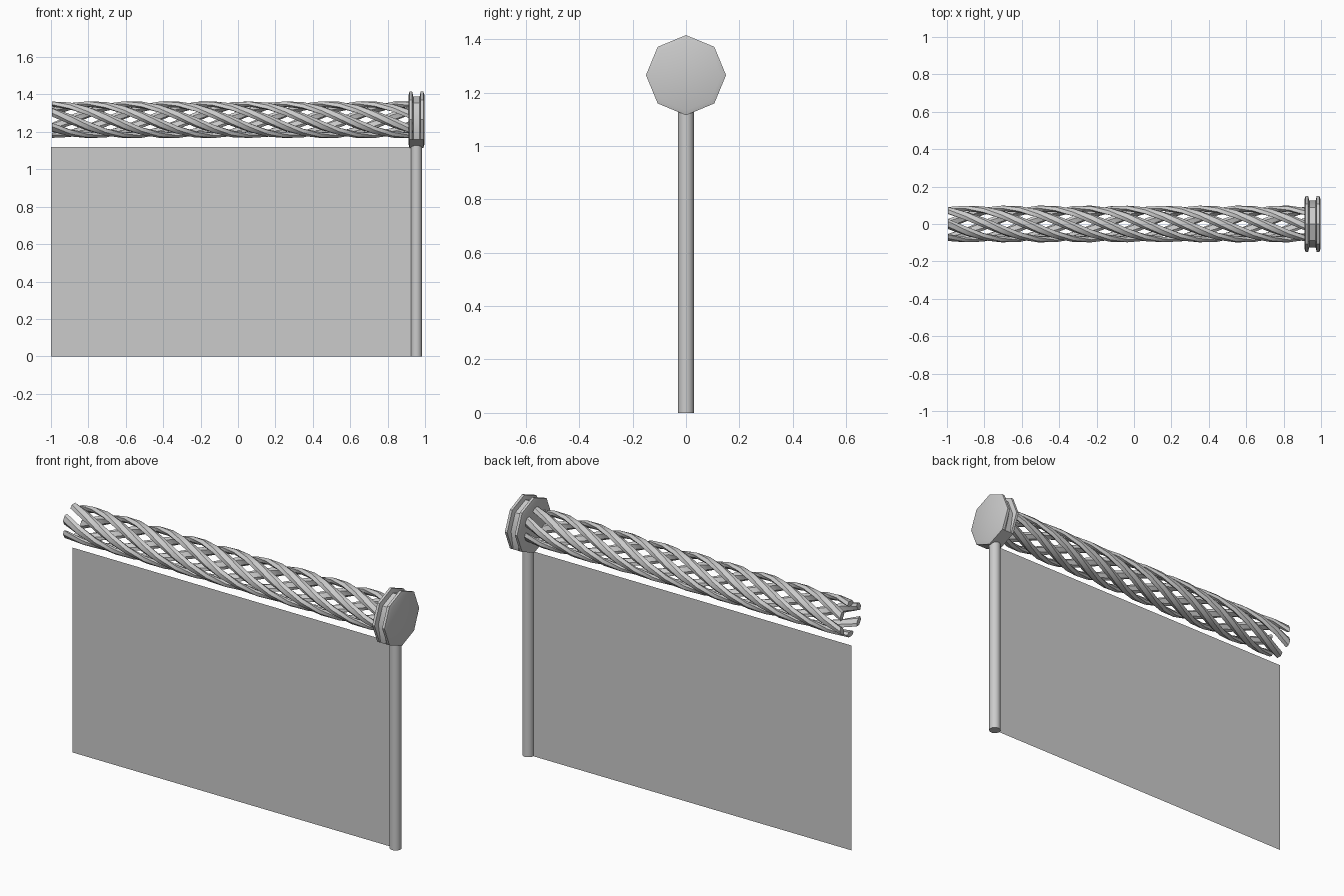
import bpy, bmesh
from math import sin, cos, pi

if "Cube" in bpy.data.objects:
    bpy.data.objects.remove(bpy.data.objects["Cube"])

AXIS_Z = 1.265


def make_object(name, bm, smooth=None):
    bmesh.ops.recalc_face_normals(bm, faces=bm.faces)
    mesh = bpy.data.meshes.new(name)
    bm.to_mesh(mesh)
    bm.free()
    ob = bpy.data.objects.new(name, mesh)
    bpy.context.collection.objects.link(ob)
    if smooth:
        bpy.ops.object.select_all(action='DESELECT')
        ob.select_set(True)
        bpy.context.view_layer.objects.active = ob
        bpy.ops.object.shade_smooth_by_angle(angle=smooth)
    return ob


def skin(bm, rings):
    """Bridge consecutive rings of points and cap both ends."""
    loops = [[bm.verts.new(p) for p in ring] for ring in rings]
    n = len(loops[0])
    for a, b in zip(loops, loops[1:]):
        for i in range(n):
            j = (i + 1) % n
            bm.faces.new((a[i], a[j], b[j], b[i]))
    bm.faces.new(loops[0])
    bm.faces.new(loops[-1])


# Flat panel, a single sheet
bm = bmesh.new()
bm.faces.new([bm.verts.new(p) for p in
              ((-1, 0, 0), (0.93, 0, 0), (0.93, 0, 1.12), (-1, 0, 1.12))])
make_object("panel", bm)

# Round post at the right edge
bm = bmesh.new()
skin(bm, [[(0.954 + 0.03 * cos(2 * pi * i / 16), 0.03 * sin(2 * pi * i / 16), z)
           for i in range(16)] for z in (0, 1.13)])
make_object("post", bm, 0.6)

# Octagonal end cap, grooved around its upper half
bm = bmesh.new()
rings = []
for x, r, groove in ((0.912, 0.132, 0), (0.917, 0.15, 0), (0.931, 0.15, 0),
                     (0.937, 0.15, 0.025), (0.971, 0.15, 0.025),
                     (0.977, 0.15, 0), (0.991, 0.15, 0), (0.997, 0.132, 0)):
    ring = []
    for i in range(8):
        a = i * pi / 4
        rad = r - (groove if sin(a) > -0.1 else 0)
        ring.append((x, rad * cos(a), AXIS_Z + rad * sin(a)))
    rings.append(ring)
skin(bm, rings)
make_object("end_cap", bm, 0.7)

# Twisted open rail: flattened strands winding around the axis
STRANDS, PITCH, STEPS = 6, 1.26, 20
X0, X1 = -0.995, 0.925
SECTION = ((-0.027, 0.081), (-0.014, 0.070), (0.014, 0.070),
           (0.027, 0.081), (0.014, 0.097), (-0.014, 0.097))
bm = bmesh.new()
for s in range(STRANDS):
    rings = []
    for k in range(STEPS + 1):
        x = X0 + (X1 - X0) * k / STEPS
        a = pi / 2 + 2 * pi * (s / STRANDS + (x - X0) / PITCH)
        ring = []
        for t, r in SECTION:
            ring.append((x, r * cos(a) - t * sin(a), AXIS_Z + r * sin(a) + t * cos(a)))
        rings.append(ring)
    skin(bm, rings)
make_object("twisted_rail", bm, 0.5)
